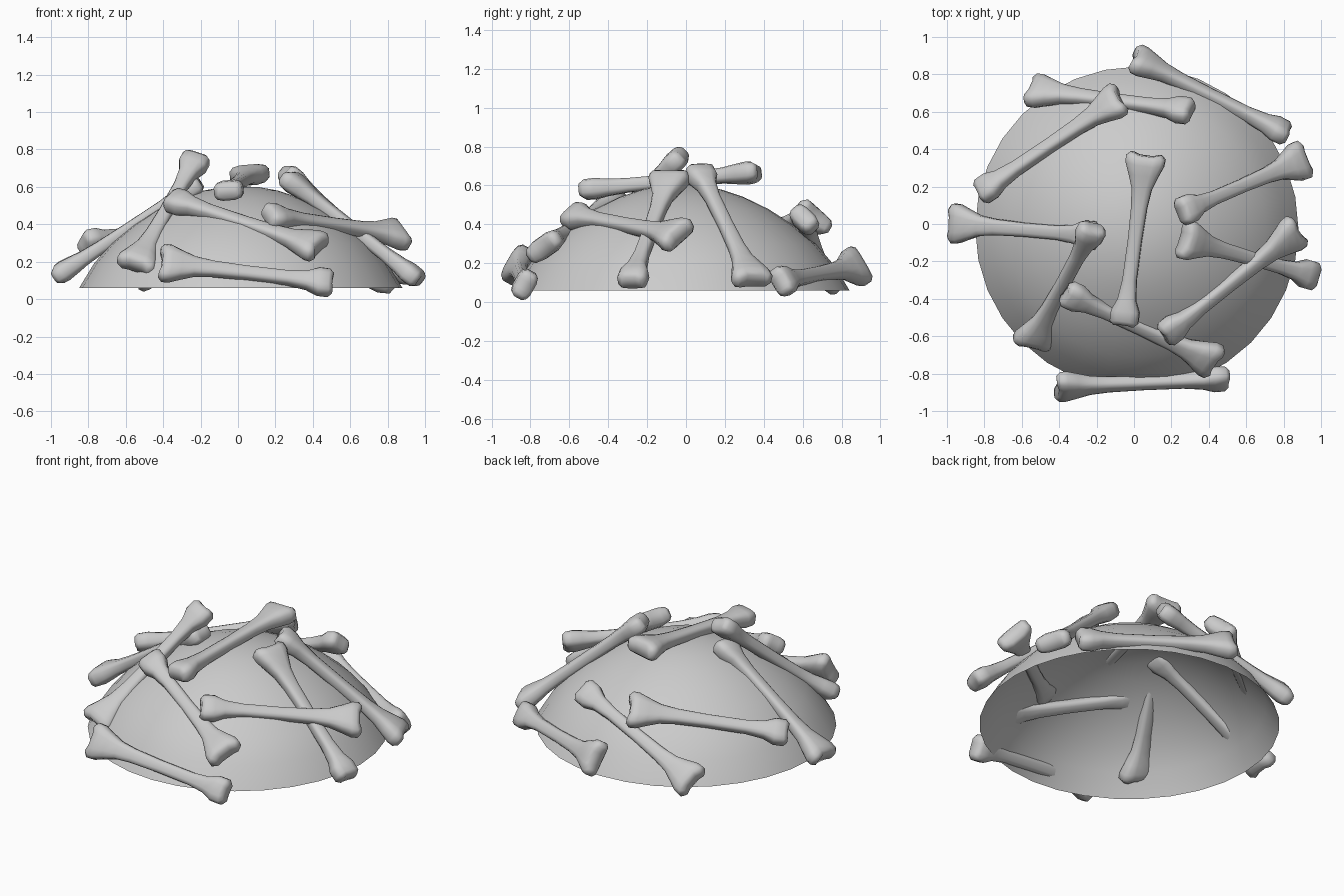
import bpy, bmesh, math
from mathutils import Vector

if "Cube" in bpy.data.objects:
    bpy.data.objects.remove(bpy.data.objects["Cube"])


def finish(name, bm, angle):
    bmesh.ops.recalc_face_normals(bm, faces=bm.faces)
    me = bpy.data.meshes.new(name)
    bm.to_mesh(me)
    bm.free()
    ob = bpy.data.objects.new(name, me)
    bpy.context.collection.objects.link(ob)
    bpy.ops.object.select_all(action='DESELECT')
    ob.select_set(True)
    bpy.context.view_layer.objects.active = ob
    bpy.ops.object.shade_smooth_by_angle(angle=math.radians(angle))
    return ob


def skin(bm, rings):
    for a, b in zip(rings, rings[1:]):
        n = len(a)
        for i in range(n):
            bm.faces.new((a[i], a[(i + 1) % n], b[(i + 1) % n], b[i]))


# Open round mound shell under the bones
N = 32
CX, CY = .015, -.023
profile = [(.864, .06), (.785, .19), (.69, .3), (.575, .395), (.45, .477),
           (.32, .54), (.2, .58), (.1, .598)]
bm = bmesh.new()
rings = [[bm.verts.new((CX + r * math.cos(2 * math.pi * i / N),
                        CY + r * math.sin(2 * math.pi * i / N), z))
          for i in range(N)] for r, z in profile]
skin(bm, rings)
top = bm.verts.new((CX, CY, .604))
for i in range(N):
    bm.faces.new((rings[-1][i], rings[-1][(i + 1) % N], top))
finish("mound", bm, 60)

# Bone sections: position along axis, half width, half thickness, end notch
sections = [(-.462, .056, .036, -.014), (-.440, .078, .052, -.014),
            (-.385, .078, .054, -.006), (-.325, .051, .045, 0),
            (-.22, .039, .037, 0), (0, .038, .035, 0), (.18, .044, .036, 0),
            (.28, .056, .041, 0), (.35, .082, .051, .005),
            (.405, .106, .057, .018), (.437, .108, .054, .032),
            (.458, .086, .038, .032)]


def bone(name, small, big, roll=0):
    small, big = Vector(small), Vector(big)
    mid = (small + big) / 2
    axis = (big - small).normalized()
    # lay the wide side of the knobs flat against the mound, then roll
    w0 = axis.cross(mid - Vector((0, 0, -.34))).normalized()
    wide = w0 * math.cos(roll) + w0.cross(axis) * math.sin(roll)
    thick = wide.cross(axis)
    bm = bmesh.new()
    rings = []
    for t, w, h, notch in sections:
        ring = []
        for i in range(12):
            a = 2 * math.pi * (i + .5) / 12
            c, s = math.cos(a), math.sin(a)
            u = math.copysign(abs(c) ** .65, c)
            v = math.copysign(abs(s) ** .65, s)
            ring.append(bm.verts.new(mid + axis * (t + notch * (min(abs(u), .85) - .5))
                                     + wide * (u * w) + thick * (v * h)))
        rings.append(ring)
    skin(bm, rings)
    # end caps as strips across the thickness, leaving a groove between lobes
    for r in (rings[0], rings[-1]):
        for k in range(5):
            bm.faces.new((r[k], r[k + 1], r[10 - k], r[11 - k]))
    finish(name, bm, 60)


# Scattered bones: narrow end, wide end, optional roll
bones = [
    ((-.05, -.50, .58), (.06, .33, .665), .1),
    ((-.25, -.06, .59), (-.93, 0, .15)),
    ((-.24, -.06, .72), (-.53, -.60, .21), .6),
    ((.29, .08, .65), (.87, .33, .14)),
    ((.93, -.27, .13), (.30, -.09, .62)),
    ((.21, -.56, .44), (.83, -.07, .35)),
    ((-.76, .21, .31), (-.14, .63, .43)),
    ((.25, .61, .42), (-.50, .71, .14)),
    ((.76, .51, .11), (.06, .86, .18)),
    ((-.32, -.39, .52), (.39, -.72, .29)),
    ((.46, -.83, .09), (-.37, -.87, .19)),
]
for i, b in enumerate(bones):
    bone(f"bone_{i + 1:02d}", *b)
